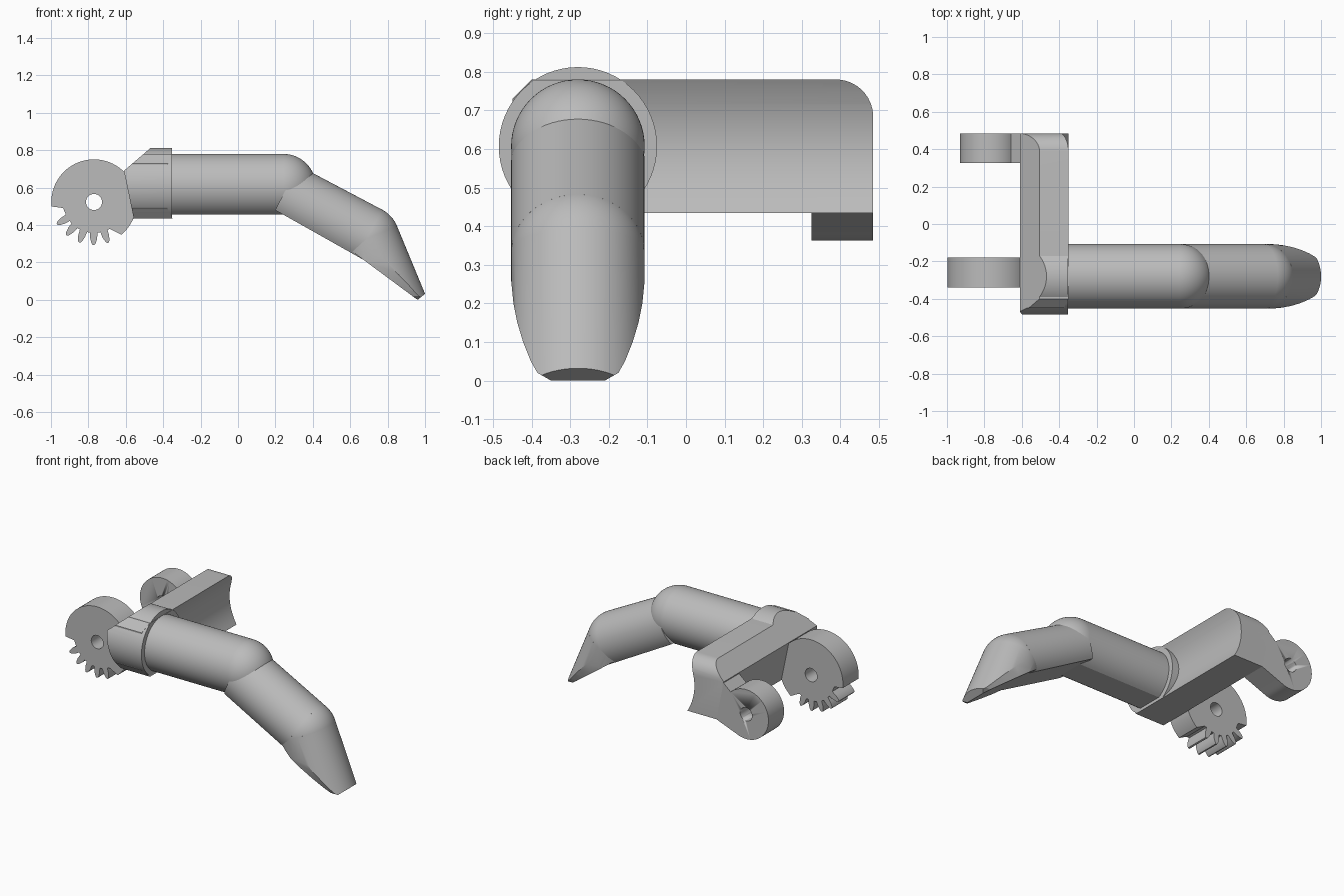
import bpy, bmesh
from math import sin, cos, radians, hypot
from mathutils import Vector

if "Cube" in bpy.data.objects:
    bpy.data.objects.remove(bpy.data.objects["Cube"])

GREY = (0.5, 0.5, 0.5, 1)
mat = bpy.data.materials.new("plain grey")
mat.use_nodes = True
mat.diffuse_color = GREY
mat.node_tree.nodes["Principled BSDF"].inputs["Base Color"].default_value = GREY

FINGER_Y, R = -0.28, 0.173
HUB = (-0.77, 0.523)


def cut(bm, line, axis="x"):
    """Slice along each step of a polyline in the x-z or y-z plane, keeping its left side."""
    for (u1, z1), (u2, z2) in zip(line, line[1:]):
        n, m = z2 - z1, u1 - u2
        co = (u1, 0, z1) if axis == "x" else (0, u1, z1)
        no = (n, 0, m) if axis == "x" else (0, n, m)
        bmesh.ops.bisect_plane(bm, geom=bm.verts[:] + bm.edges[:] + bm.faces[:],
                               plane_co=co, plane_no=Vector(no).normalized(), clear_outer=True)
        rim = [e for e in bm.edges if e.is_boundary]
        if rim:
            bmesh.ops.edgeloop_fill(bm, edges=rim)


def finish(name, bm, smooth=True):
    bmesh.ops.recalc_face_normals(bm, faces=bm.faces[:])
    me = bpy.data.meshes.new(name)
    bm.to_mesh(me)
    bm.free()
    me.materials.append(mat)
    ob = bpy.data.objects.new(name, me)
    bpy.context.collection.objects.link(ob)
    if smooth:
        bpy.ops.object.select_all(action="DESELECT")
        ob.select_set(True)
        bpy.context.view_layer.objects.active = ob
        bpy.ops.object.shade_smooth_by_angle(angle=radians(25))
    return ob


def tube(a, b, r, y=FINGER_Y):
    """Cylinder between two x-z points."""
    a, b = Vector((a[0], y, a[1])), Vector((b[0], y, b[1]))
    bm = bmesh.new()
    bmesh.ops.create_cone(bm, cap_ends=True, segments=64, radius1=r, radius2=r, depth=(b - a).length)
    bm.transform((b - a).to_track_quat("Z", "Y").to_matrix().to_4x4())
    bmesh.ops.translate(bm, verts=bm.verts[:], vec=(a + b) / 2)
    return bm


def ball(c):
    bm = bmesh.new()
    bmesh.ops.create_uvsphere(bm, u_segments=64, v_segments=32, radius=R)
    bmesh.ops.translate(bm, verts=bm.verts[:], vec=(c[0], FINGER_Y, c[1]))
    return bm


def prism(outline, y0, y1):
    """Extrude an x-z outline along y."""
    bm = bmesh.new()
    face = bm.faces.new([bm.verts.new((x, y0, z)) for x, z in outline])
    top = bmesh.ops.extrude_face_region(bm, geom=[face])["geom"]
    bmesh.ops.translate(bm, verts=[v for v in top if isinstance(v, bmesh.types.BMVert)],
                        vec=(0, y1 - y0, 0))
    return bm


def polar(c, r, deg):
    return (c[0] + r * cos(radians(deg)), c[1] + r * sin(radians(deg)))


def arc(c, r, a0, a1, steps):
    return [polar(c, r, a0 + (a1 - a0) * i / steps) for i in range(steps + 1)]


# Finger: three flat-bottomed rods with round knuckles
knuckle1, knuckle2 = (0.243, 0.607), (0.69, 0.329)
belly1 = [(-0.5, 0.455), (0.243, 0.455)]
belly2 = [(0.243, 0.455), (0.671, 0.214)]
belly3 = [(0.671, 0.214), (0.96, 0.0), (0.998, 0.03)]

bm = tube((-0.4, 0.607), knuckle1, R)
cut(bm, belly1)
finish("finger_base", bm)
bm = ball(knuckle1)
cut(bm, belly1)
finish("first_knuckle", bm)
bm = tube((0.243, 0.565), knuckle2, R)
cut(bm, belly2)
finish("finger_middle", bm)
bm = ball(knuckle2)
cut(bm, belly2)
finish("second_knuckle", bm)

# Fingertip narrows toward its end
bm = tube(knuckle2, (0.88, -0.13), R)
cut(bm, belly3)
taper = [(0.173, 0.26), (0.167, 0.2), (0.157, 0.15), (0.142, 0.1), (0.122, 0.05), (0.105, 0.02), (0.07, 0.0)]
cut(bm, [(FINGER_Y - w, z) for w, z in taper], "y")
cut(bm, [(FINGER_Y + w, z) for w, z in reversed(taper)], "y")
finish("fingertip", bm)

# Round collar that holds the finger
back_slope = [(-0.505, 0.78), (-0.61, 0.69), (-0.557, 0.434)]
bm = tube((-0.75, 0.607), (-0.352, 0.607), 0.205)
cut(bm, back_slope + [(-0.35, 0.434)])
finish("collar", bm)

# Cross bar with a hollowed front face, chamfered at one end and rounded at the other
half, sag = 0.173, 0.05
hollow = [(-0.35 - sag * (1 - t * t), 0.607 + half * t) for t in [i / 8 for i in range(-8, 9)]]
bm = prism(back_slope[::-1][:1] + hollow + back_slope[:2], -0.6, 0.485)
cut(bm, [(-0.40, 0.78), (-0.45, 0.73), (-0.45, 0.49), (-0.40, 0.434)], "y")
cut(bm, arc((0.388, 0.683), 0.097, 4, 90, 10), "y")
finish("cross_bar", bm)

# Hinge arm with its roller
outline = arc(HUB, 0.16, 46, 295, 48) + [(-0.557, 0.434), (-0.52, 0.5), (-0.52, 0.65), (-0.6, 0.69)]
roller = finish("hinge_roller", prism(outline, 0.325, 0.485))

# Part-toothed gear
outline = arc(HUB, 0.228, -50, 186, 64) + [polar(HUB, 0.168, 191)]
for i in range(5):
    mid = 211 + 19.5 * i
    for r, d in [(0.165, -7), (0.195, -5.5), (0.22, -3), (0.23, -1.2),
                 (0.23, 1.2), (0.22, 3), (0.195, 5.5), (0.165, 7)]:
        outline.append(polar(HUB, r, mid + d))
outline.append(polar(HUB, 0.168, 301))
gear = finish("hinge_gear", prism(outline, -0.34, -0.18))

# Shared axle bore
cutter = finish("axle_bore_cutter", prism(arc(HUB, 0.043, 0, 348.75, 31), -0.6, 0.6))
cutter.hide_render = True
cutter.hide_set(True)
cutter.display_type = "WIRE"
for ob in (roller, gear):
    mod = ob.modifiers.new("axle bore", "BOOLEAN")
    mod.operation = "DIFFERENCE"
    mod.object = cutter
    mod.solver = "EXACT"
